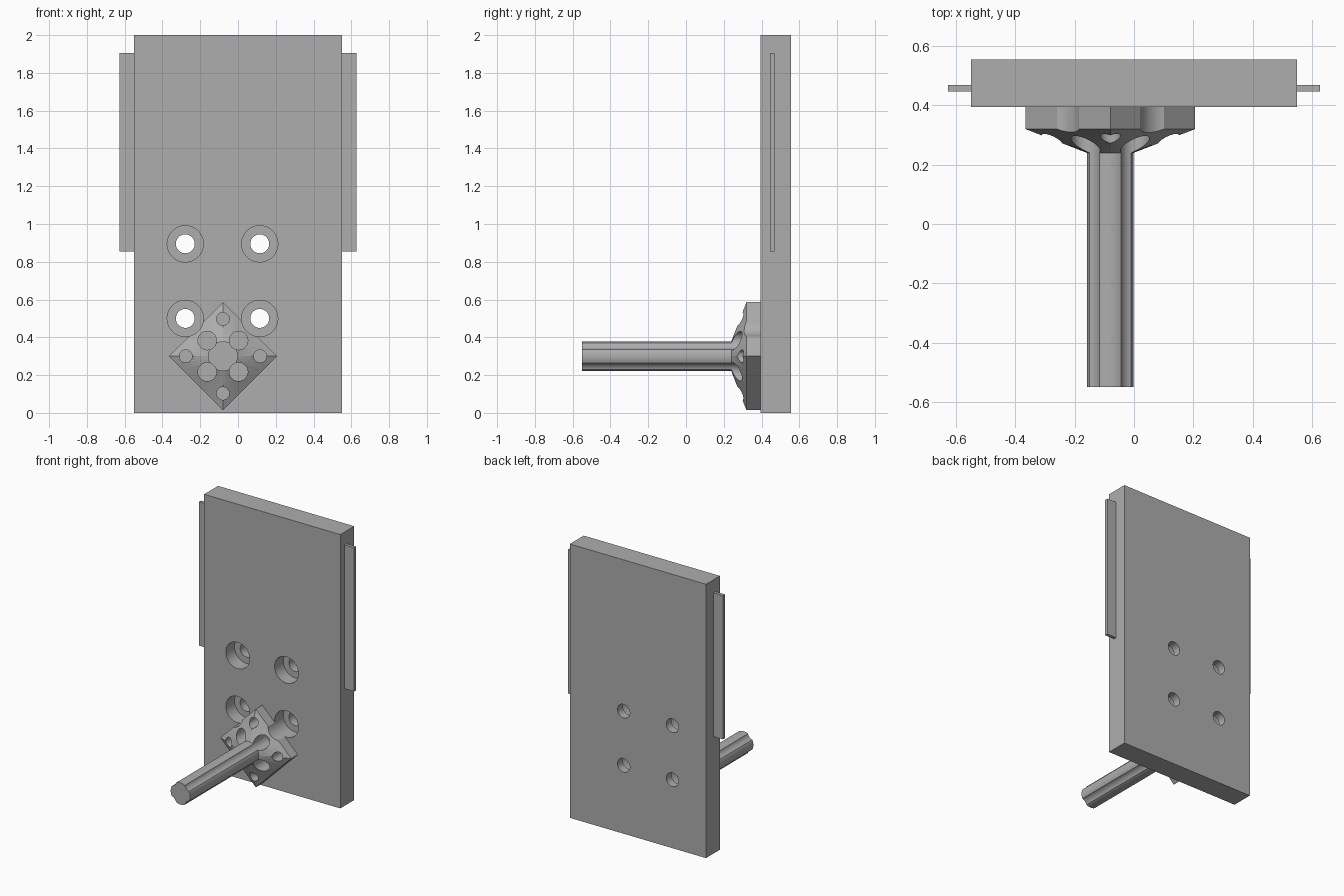
import bpy, bmesh, math
from mathutils import Matrix, Vector

cube = bpy.data.objects.get("Cube")
if cube:
    bpy.data.objects.remove(cube, do_unlink=True)

GREY = (0.42, 0.42, 0.42, 1)
grey = bpy.data.materials.new("plain grey")
grey.use_nodes = True
grey.diffuse_color = GREY
grey.node_tree.nodes["Principled BSDF"].inputs["Base Color"].default_value = GREY

PEG_X, PEG_Z = -0.08, 0.3
PLATE_FRONT, PLATE_BACK = 0.395, 0.555


def add_object(name, bm):
    bmesh.ops.recalc_face_normals(bm, faces=bm.faces)
    mesh = bpy.data.meshes.new(name)
    bm.to_mesh(mesh)
    bm.free()
    mesh.materials.append(grey)
    obj = bpy.data.objects.new(name, mesh)
    bpy.context.collection.objects.link(obj)
    return obj


def box(name, low, high):
    bm = bmesh.new()
    low, high = Vector(low), Vector(high)
    bmesh.ops.create_cube(bm, size=1, matrix=Matrix.Translation((low + high) / 2)
                          @ Matrix.Diagonal((high - low).to_4d()))
    return add_object(name, bm)


def bore(obj, x, z, radius, y0, y1):
    """Cut a round hole along y and apply it."""
    bm = bmesh.new()
    bmesh.ops.create_cone(bm, cap_ends=True, segments=48, radius1=radius, radius2=radius,
                          depth=y1 - y0, matrix=Matrix.Translation((x, (y0 + y1) / 2, z))
                          @ Matrix.Rotation(math.pi / 2, 4, "X"))
    cutter = add_object("hole_cutter", bm)
    cutter.hide_render = True
    mod = obj.modifiers.new("hole", "BOOLEAN")
    mod.operation, mod.solver, mod.object = "DIFFERENCE", "EXACT", cutter
    bpy.context.view_layer.objects.active = obj
    bpy.ops.object.modifier_apply(modifier=mod.name)
    bpy.data.objects.remove(cutter, do_unlink=True)


# Back plate and its two thin side rails
plate = box("back_plate", (-0.55, PLATE_FRONT, 0), (0.55, PLATE_BACK, 2))
for side, x0, x1 in (("left", 0.55, 0.627), ("right", -0.627, -0.55)):
    box(side + "_side_rail", (x0, 0.446, 0.855), (x1, 0.469, 1.905))

# Peg: a diamond foot that lofts into a round shaft
SIDE_STEPS = 16


def ring(y, radius, square):
    points = []
    for i in range(4 * SIDE_STEPS):
        corner, step = divmod(i, SIDE_STEPS)
        t = step / SIDE_STEPS
        a = math.pi / 2 * (corner + t)
        p = Vector((math.cos(a), 0, math.sin(a)))
        if square:
            a0, a1 = math.pi / 2 * corner, math.pi / 2 * (corner + 1)
            p = Vector((math.cos(a0), 0, math.sin(a0))).lerp(
                Vector((math.cos(a1), 0, math.sin(a1))), t)
        points.append(p * radius + Vector((PEG_X, y, PEG_Z)))
    return points


bm = bmesh.new()
rings = [[bm.verts.new(p) for p in ring(*r)] for r in (
    (PLATE_FRONT, 0.286, True), (0.32, 0.286, True),
    (0.24, 0.079, False), (-0.55, 0.079, False))]
for a, b in zip(rings, rings[1:]):
    for i in range(len(a)):
        j = (i + 1) % len(a)
        bm.faces.new((a[i], a[j], b[j], b[i]))
bm.faces.new(rings[0])
bm.faces.new(rings[-1])
bmesh.ops.triangulate(bm, faces=[f for f in bm.faces if len(f.verts) == 4])
peg = add_object("peg", bm)

# Four flutes along the shaft and four screw holes in the foot
for sx, sz in ((1, 1), (1, -1), (-1, 1), (-1, -1)):
    bore(peg, PEG_X + sx * 0.083, PEG_Z + sz * 0.083, 0.049, -0.6, 0.42)
for dx, dz in ((1, 0), (-1, 0), (0, 1), (0, -1)):
    bore(peg, PEG_X + dx * 0.197, PEG_Z + dz * 0.197, 0.034, 0.1, 0.42)

# Counterbored bolt holes; the lower pair also clips the foot
for x in (-0.279, 0.115):
    for z in (0.5, 0.895):
        bore(plate, x, z, 0.096, 0.1, 0.495)
        bore(plate, x, z, 0.05, 0.1, 0.7)
    bore(peg, x, 0.5, 0.096, 0.1, 0.495)

# Smooth the round walls, keep the edges crisp
for obj in (plate, peg):
    bpy.ops.object.select_all(action="DESELECT")
    obj.select_set(True)
    bpy.context.view_layer.objects.active = obj
    bpy.ops.object.shade_smooth_by_angle(angle=math.radians(25))
